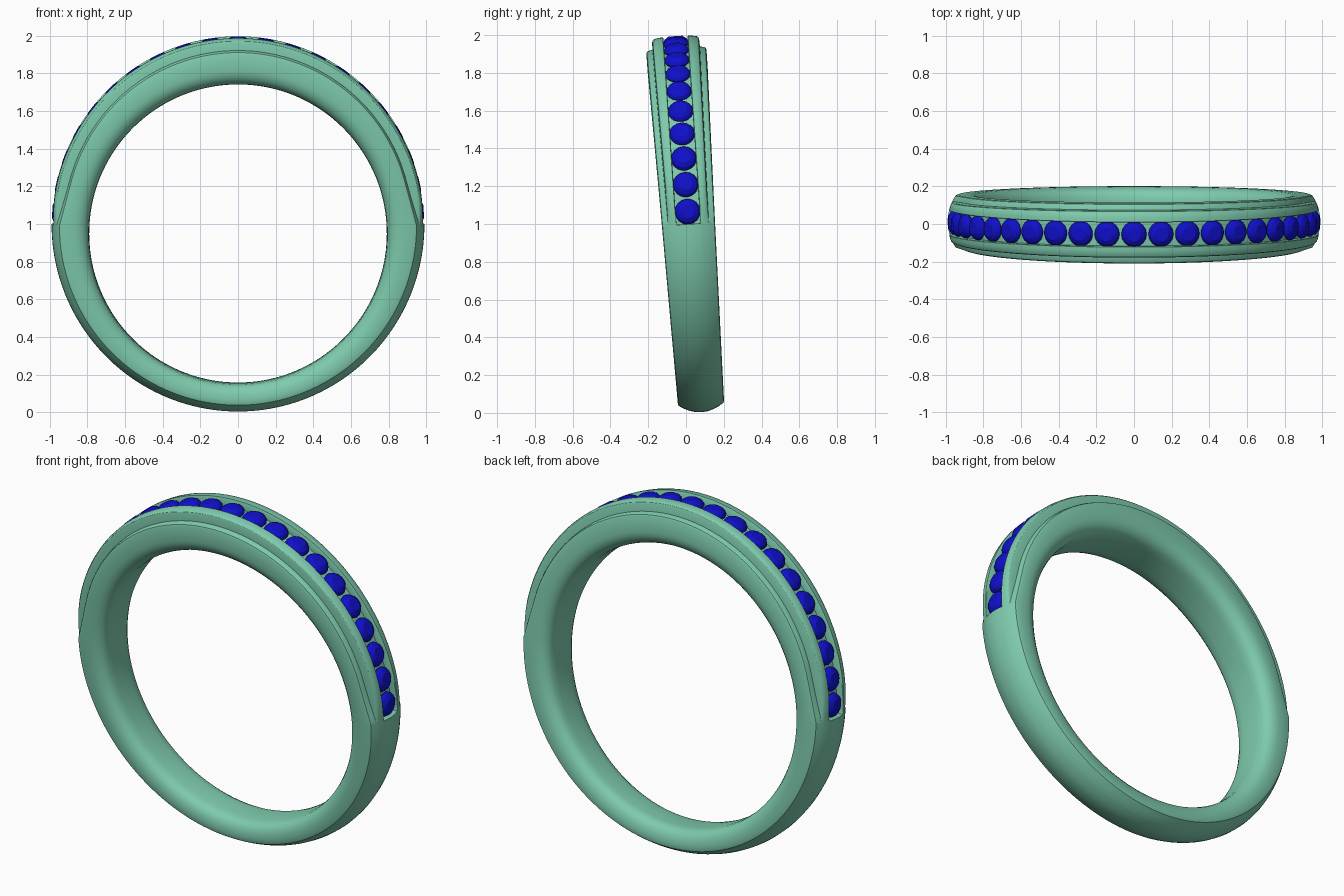
import bpy, bmesh
from math import sin, cos, radians, sqrt, pi
from mathutils import Matrix, Vector

if "Cube" in bpy.data.objects:
    bpy.data.objects.remove(bpy.data.objects["Cube"])

R = 0.999
TILT = Matrix.Translation((0, 0.013, 1.0)) @ Matrix.Rotation(radians(4), 4, 'X') @ Matrix.Diagonal((0.992, 1, 1, 1))


def material(name, color):
    m = bpy.data.materials.new(name)
    m.diffuse_color = color
    m.use_nodes = True
    m.node_tree.nodes["Principled BSDF"].inputs["Base Color"].default_value = m.diffuse_color
    return m


def finish(name, bm, mat, smooth):
    bmesh.ops.recalc_face_normals(bm, faces=bm.faces)
    me = bpy.data.meshes.new(name)
    bm.to_mesh(me)
    bm.free()
    ob = bpy.data.objects.new(name, me)
    bpy.context.collection.objects.link(ob)
    me.materials.append(mat)
    if smooth:
        bpy.ops.object.select_all(action='DESELECT')
        ob.select_set(True)
        bpy.context.view_layer.objects.active = ob
        bpy.ops.object.shade_smooth_by_angle(angle=radians(32))
    return ob


# Cross-section (offset from mid-plane, radius) at an angle above the horizontal
def section(a, channel):
    h = 0.141 + 0.0185 * sin(a)
    rin = -0.05 * sin(a) + sqrt(0.797 ** 2 - (0.05 * cos(a)) ** 2)
    s = max(0.0, min(1.0, min(a, pi - a) / radians(15)))
    s = s * (2 - s)
    inner = [(0, 0), (0.4, 0.001), (0.65, 0.005), (0.8, 0.016), (0.91, 0.034), (0.98, 0.058), (1, 0.08)]
    half = [(h * w, rin + d) for w, d in inner]
    # Stepped shoulder and rim, fading into a plain dome below
    outer = [(h, 0.915), (h - 0.004, 0.924), (h - 0.012, 0.929), (h - 0.033, 0.933),
             (h - 0.035, 0.972), (h - 0.038, 0.982), (h - 0.046, 0.989),
             (0.085, 0.994), (0.067, 0.995), (0.064, 0.99)]
    for w, r in outer:
        dome = R - 0.045 * (w / h) ** 2 - (0.008 if w == h else 0)
        half.append((w, dome + (r - dome) * s))
    for w in (0.0635, 0.03, 0):
        half.append((w, 0.95 if channel else R - 0.045 * (w / h) ** 2))
    return half + [(-w, r) for w, r in half[-2:0:-1]]


# Band: loft of the changing section round the ring
N = 180
steps = [(2 * pi * i / N, 0 <= i <= N // 2) for i in range(N)]
steps.insert(N // 2 + 1, (pi + 0.001, False))
steps.append((-0.001, False))
bm = bmesh.new()
rings = [[bm.verts.new(TILT @ Vector((r * cos(a), w, r * sin(a)))) for w, r in section(a, c)] for a, c in steps]
for i, A in enumerate(rings):
    B = rings[(i + 1) % len(rings)]
    for j in range(len(A)):
        k = (j + 1) % len(A)
        bm.faces.new((A[j], A[k], B[k], B[j]))
finish("ring_band", bm, material("green_metal", (0.21, 0.6, 0.42, 1)), True)

# Gemstones: faceted round stones along the upper half
blue = material("blue_gem", (0.005, 0.005, 0.6, 1))
SIDES = 16
levels = [(0.02, 0.914), (0.066, 0.958), (0.068, 0.966), (0.058, 0.983), (0.036, 0.997)]
for n in range(21):
    a = radians(3.9 + n * 172.2 / 20)
    place = TILT @ Matrix.Rotation(pi / 2 - a, 4, 'Y')
    bm = bmesh.new()
    loops = []
    for l, (rad, z) in enumerate(levels):
        off = (l % 2) * pi / SIDES
        loops.append([bm.verts.new(place @ Vector((rad * cos(2 * pi * i / SIDES + off),
                                                   rad * sin(2 * pi * i / SIDES + off), z)))
                      for i in range(SIDES)])
    for l in range(len(loops) - 1):
        A, B = loops[l], loops[l + 1]
        for i in range(SIDES):
            k = (i + 1) % SIDES
            if l % 2 == 0:
                bm.faces.new((A[i], A[k], B[i]))
                bm.faces.new((A[k], B[k], B[i]))
            else:
                bm.faces.new((A[i], B[k], B[i]))
                bm.faces.new((A[i], A[k], B[k]))
    bm.faces.new(loops[0])
    bm.faces.new(loops[-1])
    finish(f"gemstone_{n + 1}", bm, blue, False)
